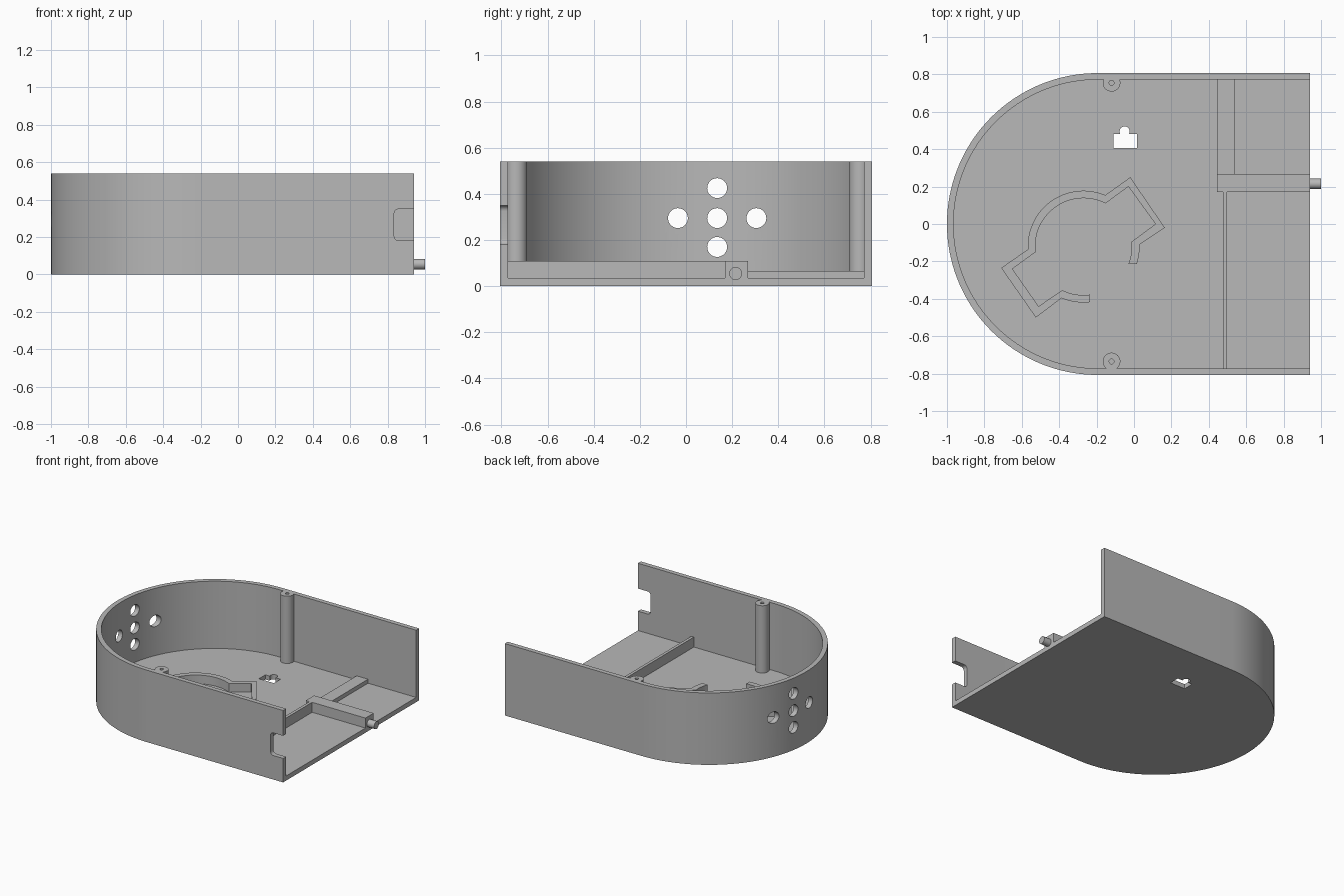
import bpy, bmesh, math
from mathutils import Matrix

cube = bpy.data.objects.get("Cube")
if cube:
    bpy.data.objects.remove(cube, do_unlink=True)

grey = bpy.data.materials.new("plain_grey")
grey.use_nodes = True
colour = (0.48, 0.48, 0.48, 1)
grey.diffuse_color = colour
grey.node_tree.nodes["Principled BSDF"].inputs["Base Color"].default_value = colour

FLOOR, TOP, OPEN_X, HALF, WALL = 0.035, 0.54, 0.94, 0.807, 0.035
BEND_X = HALF - 1  # centre of the rounded end


def finish(name, bm):
    bmesh.ops.recalc_face_normals(bm, faces=bm.faces)
    mesh = bpy.data.meshes.new(name)
    bm.to_mesh(mesh)
    bm.free()
    mesh.materials.append(grey)
    obj = bpy.data.objects.new(name, mesh)
    bpy.context.collection.objects.link(obj)
    return obj


def prism(name, outline, z0, z1):
    bm = bmesh.new()
    face = bm.faces.new([bm.verts.new((x, y, z0)) for x, y in outline])
    new = bmesh.ops.extrude_face_region(bm, geom=[face])["geom"]
    bmesh.ops.translate(bm, vec=(0, 0, z1 - z0),
                        verts=[v for v in new if isinstance(v, bmesh.types.BMVert)])
    return finish(name, bm)


def box(name, x0, x1, y0, y1, z0, z1):
    return prism(name, [(x0, y0), (x1, y0), (x1, y1), (x0, y1)], z0, z1)


def cylinder(name, centre, radius, length, axis="Z", segments=40):
    bm = bmesh.new()
    turn = Matrix.Rotation(math.pi / 2, 4, "Y") if axis == "X" else Matrix()
    bmesh.ops.create_cone(bm, cap_ends=True, segments=segments, radius1=radius,
                          radius2=radius, depth=length,
                          matrix=Matrix.Translation(centre) @ turn)
    return finish(name, bm)


def arc(cx, cy, r, a0, a1, n):
    angles = [math.radians(a0 + (a1 - a0) * i / n) for i in range(n + 1)]
    return [(cx + r * math.cos(a), cy + r * math.sin(a)) for a in angles]


def cut(obj, cutters):
    for c in cutters:
        bpy.context.view_layer.objects.active = obj
        mod = obj.modifiers.new("cut", "BOOLEAN")
        mod.operation, mod.solver, mod.object = "DIFFERENCE", "EXACT", c
        bpy.ops.object.modifier_apply(modifier=mod.name)
        bpy.data.objects.remove(c, do_unlink=True)


def smooth(obj):
    bpy.ops.object.select_all(action="DESELECT")
    obj.select_set(True)
    bpy.context.view_layer.objects.active = obj
    bpy.ops.object.shade_smooth_by_angle(angle=math.radians(30))


def u_shape(radius, end_x):
    return [(end_x, radius)] + arc(BEND_X, 0, radius, 90, 270, 96) + [(end_x, -radius)]


# Open-ended shell with floor
shell = prism("case_shell", u_shape(HALF, OPEN_X), 0, TOP)
cutters = [prism("inside_cutter", u_shape(HALF - WALL, 1.2), FLOOR, 0.8)]

# Vent holes through the rounded end
for y, z in [(-0.035, 0.295), (0.135, 0.295), (0.305, 0.295), (0.135, 0.425), (0.135, 0.17)]:
    cutters.append(cylinder("vent_cutter", (-0.95, y, z), 0.043, 0.4, "X"))

# Keyhole slot in the floor
cutters.append(box("slot_cutter", -0.11, 0.015, 0.405, 0.482, -0.1, 0.1))
cutters.append(cylinder("slot_round_cutter", (-0.05, 0.495, 0), 0.027, 0.2))

# Rounded notch at the open end of the front wall, drawn flat and turned upright
notch = prism("notch_cutter",
              [(1.1, 0.18)] + arc(0.86, 0.205, 0.025, 270, 180, 6)
              + arc(0.86, 0.325, 0.025, 180, 90, 6) + [(1.1, 0.35)], 0.7, 0.9)
notch.data.transform(Matrix.Rotation(math.pi / 2, 4, "X"))
cutters.append(notch)
cut(shell, cutters)
smooth(shell)

# Screw posts
for name, y in [("back_screw_post", 0.755), ("front_screw_post", -0.735)]:
    post = cylinder(name, (-0.12, y, (FLOOR + TOP) / 2), 0.047, TOP - FLOOR)
    cut(post, [cylinder("screw_cutter", (-0.12, y, TOP), 0.013, 0.3, segments=20)])
    smooth(post)

# Dividers around the open compartment
box("front_divider", 0.475, 0.497, -0.772, 0.175, FLOOR, 0.11)
box("back_low_rib", 0.445, 0.54, 0.265, 0.772, FLOOR, 0.065)
box("peg_block", 0.445, OPEN_X, 0.17, 0.268, FLOOR, 0.11)
smooth(cylinder("peg", (0.96, 0.215, 0.055), 0.028, 0.08, "X"))

# Motor cradle: a thin round fence with two square-ended pockets
CX, CY = -0.27, -0.12
outer = (arc(CX, CY, 0.3, -18.5, 2, 6) + [(0.165, -0.02), (-0.02, 0.25)]
         + arc(CX, CY, 0.298, 67, 183, 32) + [(-0.71, -0.235), (-0.525, -0.5)]
         + arc(CX, CY, 0.3, 247, 276.7, 8))
inner = (arc(CX, CY, 0.258, -21.6, 5.6, 6) + [(0.115, 0), (-0.03, 0.2)]
         + arc(CX, CY, 0.258, 63, 186.7, 32) + [(-0.65, -0.24), (-0.51, -0.44)]
         + arc(CX, CY, 0.26, 244, 277.7, 8))
smooth(prism("motor_cradle", outer + inner[::-1], FLOOR, 0.1))
